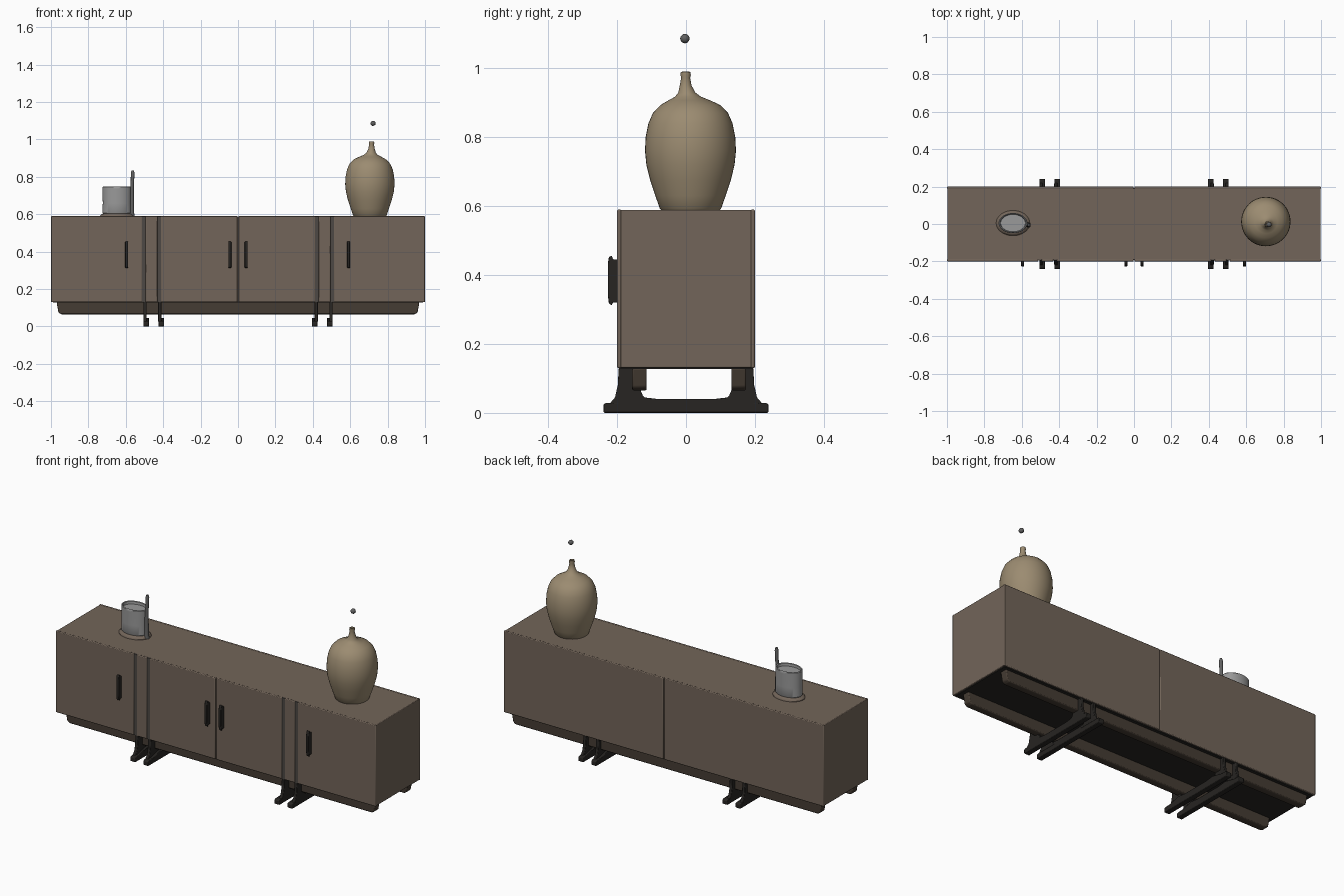
import bpy, bmesh
from math import cos, sin, pi, radians

if "Cube" in bpy.data.objects:
    bpy.data.objects.remove(bpy.data.objects["Cube"])


def mat(name, rgb):
    m = bpy.data.materials.new(name)
    m.diffuse_color = (*rgb, 1)
    m.use_nodes = True
    m.node_tree.nodes["Principled BSDF"].inputs["Base Color"].default_value = m.diffuse_color
    return m


WOOD = mat("wood", (0.17, 0.13, 0.10))
RAIL = mat("dark_wood", (0.06, 0.045, 0.033))
METAL = mat("dark_metal", (0.02, 0.018, 0.016))
BAND = mat("band_grey", (0.075, 0.065, 0.058))
CLAY = mat("clay", (0.33, 0.26, 0.165))
GLASS = mat("pale_grey", (0.32, 0.32, 0.32))
STEEL = mat("mid_grey", (0.12, 0.12, 0.12))


def finish(name, bm, material, bevel=0.0, segs=2):
    bmesh.ops.recalc_face_normals(bm, faces=bm.faces)
    me = bpy.data.meshes.new(name)
    bm.to_mesh(me)
    bm.free()
    ob = bpy.data.objects.new(name, me)
    bpy.context.collection.objects.link(ob)
    me.materials.append(material)
    if bevel:
        b = ob.modifiers.new("bevel", 'BEVEL')
        b.width, b.segments, b.limit_method = bevel, segs, 'ANGLE'
    bpy.ops.object.select_all(action='DESELECT')
    bpy.context.view_layer.objects.active = ob
    ob.select_set(True)
    bpy.ops.object.shade_smooth_by_angle(angle=radians(35))
    return ob


def box(name, x, y, z, material, bevel=0.0):
    bm = bmesh.new()
    bmesh.ops.create_cube(bm, size=1)
    for v in bm.verts:
        v.co = [(r[0] + r[1]) / 2 + c * (r[1] - r[0]) for r, c in zip((x, y, z), v.co)]
    return finish(name, bm, material, bevel)


def prism(name, pts, lo, hi, axis, material, bevel=0.0):
    """Extrude a 2D outline (yz for axis 0, xz for axis 1) from lo to hi."""
    bm = bmesh.new()
    put = (lambda a, b, t: (t, a, b)) if axis == 0 else (lambda a, b, t: (a, t, b))
    f = bm.faces.new([bm.verts.new(put(a, b, lo)) for a, b in pts])
    new = bmesh.ops.extrude_face_region(bm, geom=[f])["geom"]
    for v in new:
        if isinstance(v, bmesh.types.BMVert):
            v.co[axis] = hi
    return finish(name, bm, material, bevel)


def lathe(name, rings, material, sy=1.0, n=48):
    """Rings of (radius, z, centre x, centre y), capped at both ends."""
    bm = bmesh.new()
    loops = [[bm.verts.new((cx + r * cos(2 * pi * i / n), cy + sy * r * sin(2 * pi * i / n), z))
              for i in range(n)] for r, z, cx, cy in rings]
    for a, b in zip(loops, loops[1:]):
        for i in range(n):
            j = (i + 1) % n
            bm.faces.new((a[i], a[j], b[j], b[i]))
    bm.faces.new(loops[0])
    bm.faces.new(loops[-1])
    return finish(name, bm, material)


# Cabinet body with front and back panels
box("carcass", (-0.998, 0.998), (-0.192, 0.192), (0.131, 0.589), WOOD, 0.003)
box("bottom_panel", (-0.99, 0.99), (-0.19, 0.19), (0.127, 0.135), METAL)
for i, (a, b) in enumerate([(0.002, 0.413), (0.431, 0.494), (0.512, 1.0)]):
    for s in (-1, 1):
        side = "right" if s > 0 else "left"
        xs = tuple(sorted((s * a, s * b)))
        box(f"front_panel_{side}_{i}", xs, (-0.2, -0.188), (0.13, 0.59), WOOD, 0.004)
for side, xs in (("left", (-1, -0.002)), ("right", (0.002, 1))):
    box(f"back_panel_{side}", xs, (0.188, 0.2), (0.13, 0.59), WOOD, 0.004)

# Dark bands inlaid in the front
for x in (-0.503, -0.422, 0.422, 0.503):
    box("front_band", (x - 0.009, x + 0.009), (-0.196, -0.188), (0.13, 0.589), BAND)

# Long rails under the cabinet
outline = [(-0.97, 0.13), (-0.96, 0.075), (-0.945, 0.065),
           (0.945, 0.065), (0.96, 0.075), (0.97, 0.13)]
prism("front_rail", outline, -0.156, -0.114, 1, RAIL, 0.005)
prism("back_rail", outline, 0.132, 0.174, 1, RAIL, 0.005)

# Legs: skid foot plus two flared uprights
upright = [(0.14, 0.132), (0.195, 0.132), (0.198, 0.08), (0.206, 0.045),
           (0.222, 0.026), (0.10, 0.026), (0.125, 0.05), (0.138, 0.08)]
skid = [(-0.24, 0.004), (-0.236, 0), (0.236, 0), (0.24, 0.004), (0.24, 0.024), (0.232, 0.029),
        (0.2, 0.03), (0.13, 0.046), (0.08, 0.04), (-0.08, 0.04), (-0.13, 0.046), (-0.2, 0.03),
        (-0.232, 0.029), (-0.24, 0.024)]
for s in (-1, 1):
    for stem, foot in ((0.418, 0.41), (0.497, 0.491)):
        prism("leg_skid", skid, s * foot - 0.015, s * foot + 0.015, 0, METAL, 0.003)
        for d in (-1, 1):
            prism("leg_upright", [(d * y, z) for y, z in upright],
                  s * stem - 0.009, s * stem + 0.009, 0, METAL, 0.003)

# Door handles
handle = [(-0.197, 0.32), (-0.213, 0.32), (-0.215, 0.312), (-0.224, 0.318), (-0.227, 0.345),
          (-0.227, 0.43), (-0.224, 0.452), (-0.215, 0.457), (-0.212, 0.445), (-0.197, 0.445)]
for x in (-0.595, -0.044, 0.044, 0.591):
    prism("door_handle", handle, x - 0.008, x + 0.008, 0, METAL, 0.003)

# Vase with a slim, slightly off-centre neck
body = [(0.084, 0.588), (0.089, 0.593), (0.102, 0.63), (0.117, 0.675), (0.128, 0.72),
        (0.132, 0.76), (0.130, 0.80), (0.122, 0.84), (0.109, 0.87), (0.087, 0.893)]
neck = [(0.06, 0.907), (0.038, 0.917), (0.025, 0.929), (0.017, 0.95), (0.013, 0.972),
        (0.015, 0.98), (0.014, 0.989), (0.009, 0.99), (0.008, 0.975)]
rings = [(r, z, 0.705, 0.013) for r, z in body]
for i, (r, z) in enumerate(neck):
    t = min(1, (i + 1) / 4)
    rings.append((r, z, 0.705 + 0.009 * t, 0.013 - 0.014 * t))
lathe("vase", rings, CLAY)

# Small ball hanging above the vase
bm = bmesh.new()
bmesh.ops.create_icosphere(bm, subdivisions=2, radius=0.014)
bmesh.ops.translate(bm, verts=bm.verts, vec=(0.722, -0.003, 1.086))
finish("floating_ball", bm, STEEL)

# Oval cup on a low base, with an upright stick
cx, cy = -0.647, 0.005
lathe("cup_base", [(r, z, cx, cy) for r, z in
                   [(0.09, 0.588), (0.09, 0.592), (0.082, 0.601), (0.07, 0.605)]], WOOD, 0.75)
lathe("cup", [(r, z, cx, cy) for r, z in
              [(0.07, 0.6), (0.077, 0.608), (0.076, 0.66), (0.077, 0.735), (0.077, 0.745),
               (0.073, 0.749), (0.068, 0.746), (0.066, 0.732)]], GLASS, 0.7)
lathe("cup_stick", [(r, z, x, -0.005) for r, z, x in
                    [(0.014, 0.59, -0.566), (0.012, 0.61, -0.568), (0.01, 0.72, -0.567),
                     (0.009, 0.77, -0.565), (0.01, 0.82, -0.563), (0.006, 0.835, -0.563)]],
      STEEL, 1.0, 16)
